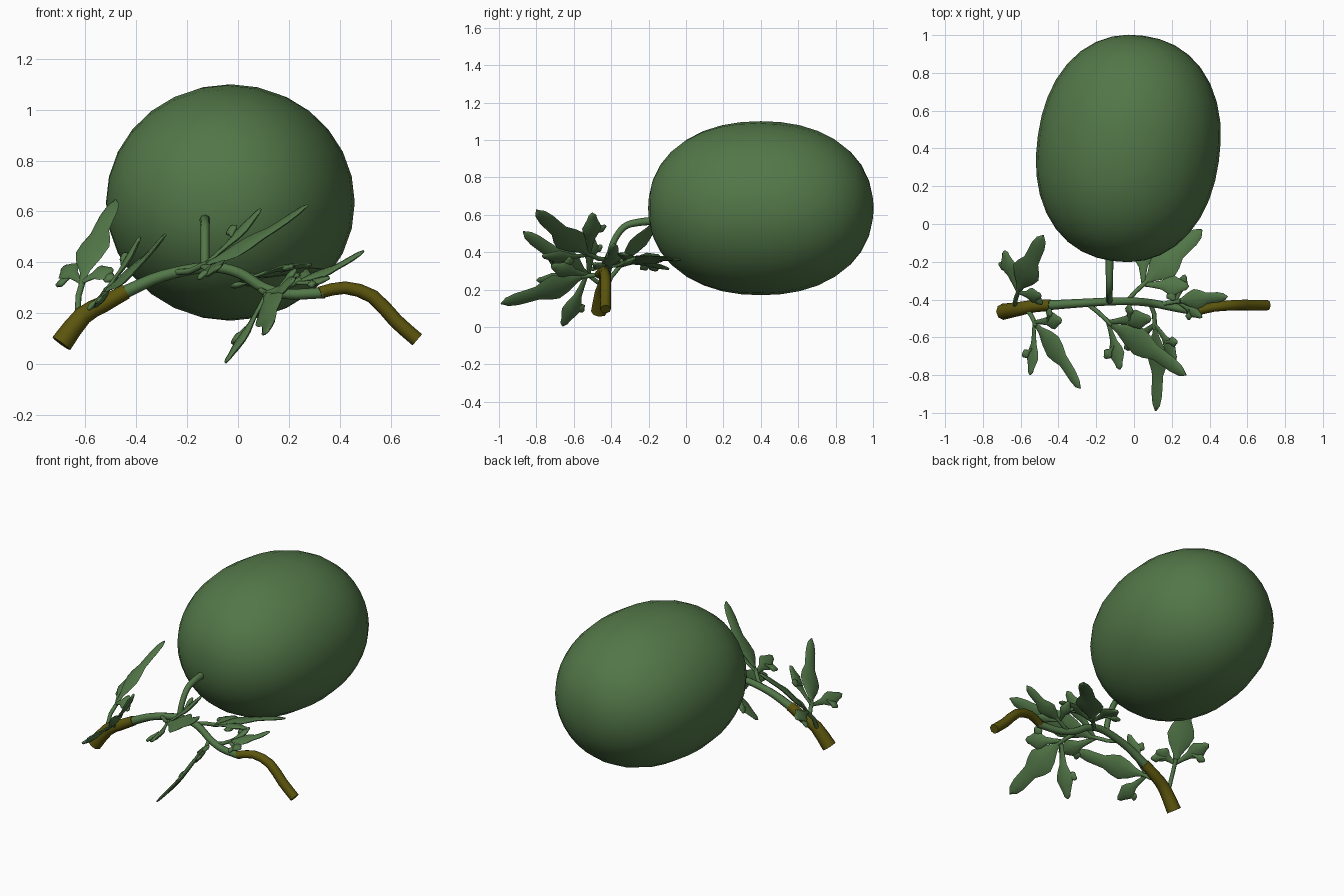
import bpy, bmesh, math
from mathutils import Vector, Matrix

if "Cube" in bpy.data.objects:
    bpy.data.objects.remove(bpy.data.objects["Cube"])


def material(name, rgb):
    m = bpy.data.materials.new(name)
    m.diffuse_color = (*rgb, 1)
    m.use_nodes = True
    m.node_tree.nodes["Principled BSDF"].inputs["Base Color"].default_value = m.diffuse_color
    return m


GREEN = material("melon green", (0.085, 0.185, 0.065))
BROWN = material("woody olive", (0.105, 0.09, 0.004))


def finish(bm, name, mat, angle=60):
    bmesh.ops.recalc_face_normals(bm, faces=bm.faces)
    me = bpy.data.meshes.new(name)
    bm.to_mesh(me)
    bm.free()
    me.materials.append(mat)
    ob = bpy.data.objects.new(name, me)
    bpy.context.collection.objects.link(ob)
    bpy.context.view_layer.objects.active = ob
    ob.select_set(True)
    bpy.ops.object.shade_smooth_by_angle(angle=math.radians(angle))
    ob.select_set(False)
    return ob


def spline(pts, steps):
    """Catmull-Rom through points of any dimension (position + radius)."""
    p = [Vector(q) for q in pts]
    p = [p[0] * 2 - p[1]] + p + [p[-1] * 2 - p[-2]]
    out = []
    for i in range(1, len(p) - 2):
        a, b, c, d = p[i - 1:i + 3]
        for k in range(steps):
            t = k / steps
            out.append(0.5 * (2 * b + (c - a) * t + (2 * a - 5 * b + 4 * c - d) * t * t
                              + (3 * b - a - 3 * c + d) * t ** 3))
    return out + [p[-2]]


def sweep(bm, path, widths, thicks, normal, sides=8):
    """Skin elliptical rings along a path; normal is the thin direction."""
    rings = []
    for i, p in enumerate(path):
        d = (path[min(i + 1, len(path) - 1)] - path[max(i - 1, 0)]).normalized()
        side = d.cross(normal).normalized()
        up = side.cross(d)
        ring = []
        for k in range(sides):
            a = 2 * math.pi * k / sides
            ring.append(bm.verts.new(p + side * math.cos(a) * widths[i] + up * math.sin(a) * thicks[i]))
        rings.append(ring)
    for r, s in zip(rings, rings[1:]):
        for k in range(sides):
            bm.faces.new((r[k], r[(k + 1) % sides], s[(k + 1) % sides], s[k]))
    bm.faces.new(rings[0])
    bm.faces.new(rings[-1])


def tube(name, pts, mat, steps=4):
    q = spline(pts, steps)
    rad = [v[3] for v in q]
    bm = bmesh.new()
    sweep(bm, [Vector(v[:3]) for v in q], rad, rad, Vector((0.05, 1, 0.1)) if name != "fruit_stalk" else Vector((1, 0, 0)))
    return finish(bm, name, mat)


# melon: slightly boxy ellipsoid lying along y
bm = bmesh.new()
bmesh.ops.create_uvsphere(bm, u_segments=28, v_segments=18, radius=1)
for v in bm.verts:
    rho, n = math.hypot(v.co.x, v.co.y), 2.2
    v.co /= (rho ** n + abs(v.co.z) ** n) ** (1 / n)
    v.co = Vector((v.co.x * 0.484, v.co.z * 0.602, v.co.y * 0.465))
bm.transform(Matrix.Translation((-0.03, 0.4, 0.635)) @ Matrix.Rotation(math.radians(-8), 4, 'Z'))
finish(bm, "melon", GREEN)

# vine: green middle with woody ends
tube("vine_left_end", [(-0.695, -0.465, 0.08, 0.043), (-0.61, -0.45, 0.19, 0.037),
                       (-0.53, -0.435, 0.235, 0.033), (-0.44, -0.43, 0.285, 0.03)], BROWN, 2)
tube("vine_middle", [(-0.45, -0.43, 0.28, 0.026), (-0.3, -0.42, 0.345, 0.023), (-0.12, -0.41, 0.38, 0.021),
                     (0.0, -0.41, 0.36, 0.021), (0.1, -0.42, 0.3, 0.021), (0.2, -0.44, 0.275, 0.021),
                     (0.34, -0.465, 0.28, 0.022)], GREEN)
tube("vine_right_end", [(0.32, -0.465, 0.28, 0.024), (0.42, -0.44, 0.3, 0.025), (0.53, -0.43, 0.265, 0.028),
                        (0.62, -0.43, 0.17, 0.029), (0.705, -0.43, 0.095, 0.029)], BROWN, 2)
tube("fruit_stalk", [(-0.13, -0.41, 0.375, 0.018), (-0.13, -0.385, 0.46, 0.017), (-0.13, -0.33, 0.535, 0.018),
                     (-0.13, -0.25, 0.56, 0.02), (-0.13, -0.12, 0.57, 0.022)], GREEN)

# leaf lobe outlines: (position along lobe, relative half width)
MAIN = [(0, .15), (.12, .3), (.25, .75), (.37, 1), (.47, .85), (.58, .55), (.7, .52), (.82, .5), (.93, .36), (1, .04)]
SIDE = [(0, .2), (.2, .3), (.4, .45), (.55, .85), (.68, 1), (.78, .75), (.88, .5), (.95, .4), (1, .05)]


def lobe(bm, p0, p1, width, profile, normal, bend):
    path = [p0.lerp(p1, t) + normal * bend * math.sin(math.pi * t) for t, w in profile]
    widths = [w * width for t, w in profile]
    sweep(bm, path, widths, [0.004 + 0.008 * min(1, w * 1.3) for t, w in profile], normal)


def leaf(name, base, fork, tip, left, right, width):
    """Three-lobed leaf on a thin stalk."""
    base, fork, tip, left, right = map(Vector, (base, fork, tip, left, right))
    normal = (right - fork).normalized().cross((left - fork).normalized())
    main = (tip - fork).normalized()
    normal = (normal - main * normal.dot(main)).normalized()
    bm = bmesh.new()
    stalk = [base, base.lerp(fork, 0.5) + normal * 0.01, fork + main * 0.03]
    sweep(bm, stalk, [0.012] * 3, [0.012] * 3, normal)
    lobe(bm, fork, tip, width, MAIN, normal, 0.015)
    for end in (left, right):
        d = (end - fork).normalized()
        n = (normal - d * normal.dot(d)).normalized()
        lobe(bm, fork, end, width * 0.62, SIDE, n, 0.01)
        # small shoulder bump on the outer side of each side lobe
        out = (d - main * d.dot(main)).normalized()
        mid = fork.lerp(end, 0.5)
        lobe(bm, mid, mid + (out - main * 0.25).normalized() * width * 1.1, width * 0.35, SIDE, n, 0)
    finish(bm, name, GREEN, 80)


leaf("leaf_far_left", (-0.63, -0.43, 0.2), (-0.615, -0.36, 0.32), (-0.48, -0.06, 0.645),
     (-0.685, -0.14, 0.38), (-0.49, -0.38, 0.37), 0.08)
leaf("leaf_front_left", (-0.58, -0.44, 0.22), (-0.53, -0.52, 0.28), (-0.285, -0.87, 0.51),
     (-0.55, -0.8, 0.25), (-0.385, -0.51, 0.5), 0.075)
leaf("leaf_front_middle", (-0.25, -0.42, 0.36), (-0.14, -0.52, 0.385), (0.275, -0.8, 0.625),
     (-0.075, -0.77, 0.38), (0.09, -0.5, 0.61), 0.085)
leaf("leaf_front_low", (0.09, -0.43, 0.29), (0.11, -0.53, 0.28), (0.115, -0.99, 0.125),
     (-0.05, -0.66, 0.005), (0.22, -0.72, 0.33), 0.085)
leaf("leaf_right", (0.13, -0.43, 0.29), (0.22, -0.41, 0.32), (0.495, -0.385, 0.445),
     (0.36, -0.495, 0.34), (0.27, -0.27, 0.37), 0.055)
leaf("leaf_back", (-0.03, -0.4, 0.36), (0.05, -0.32, 0.34), (0.36, -0.03, 0.36),
     (0.05, -0.09, 0.31), (0.29, -0.33, 0.39), 0.085)
